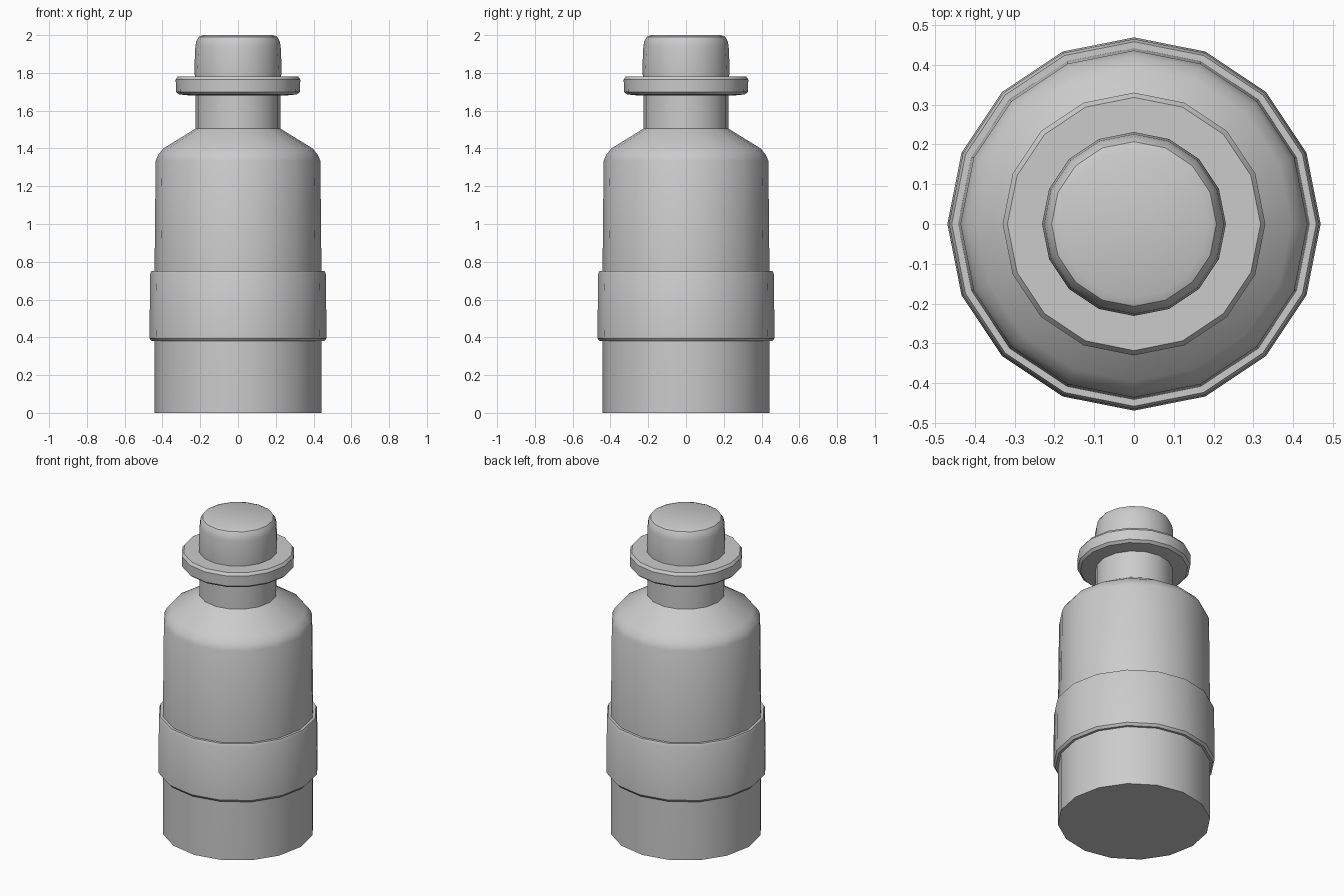
import bpy, bmesh
from math import cos, sin, pi, radians

if "Cube" in bpy.data.objects:
    bpy.data.objects.remove(bpy.data.objects["Cube"])

SIDES = 16


def lathe(name, profile, closed=False):
    """Revolve (radius, z) points around z; open profiles get flat end caps."""
    bm = bmesh.new()
    rings = [[bm.verts.new((r * cos(2 * pi * i / SIDES), r * sin(2 * pi * i / SIDES), z))
              for i in range(SIDES)] for r, z in profile]
    pairs = list(zip(rings, rings[1:]))
    if closed:
        pairs.append((rings[-1], rings[0]))
    else:
        bm.faces.new(rings[0][::-1])
        bm.faces.new(rings[-1])
    for a, b in pairs:
        for i in range(SIDES):
            j = (i + 1) % SIDES
            bm.faces.new((a[i], a[j], b[j], b[i]))
    bmesh.ops.recalc_face_normals(bm, faces=bm.faces)
    mesh = bpy.data.meshes.new(name)
    bm.to_mesh(mesh)
    bm.free()
    obj = bpy.data.objects.new(name, mesh)
    bpy.context.collection.objects.link(obj)
    bpy.ops.object.select_all(action='DESELECT')
    obj.select_set(True)
    bpy.context.view_layer.objects.active = obj
    bpy.ops.object.shade_smooth_by_angle(angle=radians(35))
    return obj


# Bottle: body, sloped shoulder and neck
lathe("bottle_body", [(0.442, 0), (0.442, 0.75), (0.436, 1.335), (0.423, 1.365),
                      (0.395, 1.40), (0.225, 1.505), (0.225, 1.69)])

# Label band wrapped round the body
lathe("label_band", [(0.435, 0.38), (0.457, 0.38), (0.469, 0.395),
                     (0.465, 0.735), (0.458, 0.752), (0.435, 0.752)], closed=True)

# Lip collar at the top of the neck
lathe("lip_collar", [(0.25, 1.68), (0.312, 1.686), (0.328, 1.70),
                     (0.33, 1.765), (0.318, 1.782)])

# Rounded stopper
lathe("stopper", [(0.228, 1.77), (0.231, 1.83), (0.226, 1.94),
                  (0.220, 1.97), (0.207, 1.991), (0.185, 2.0)])
